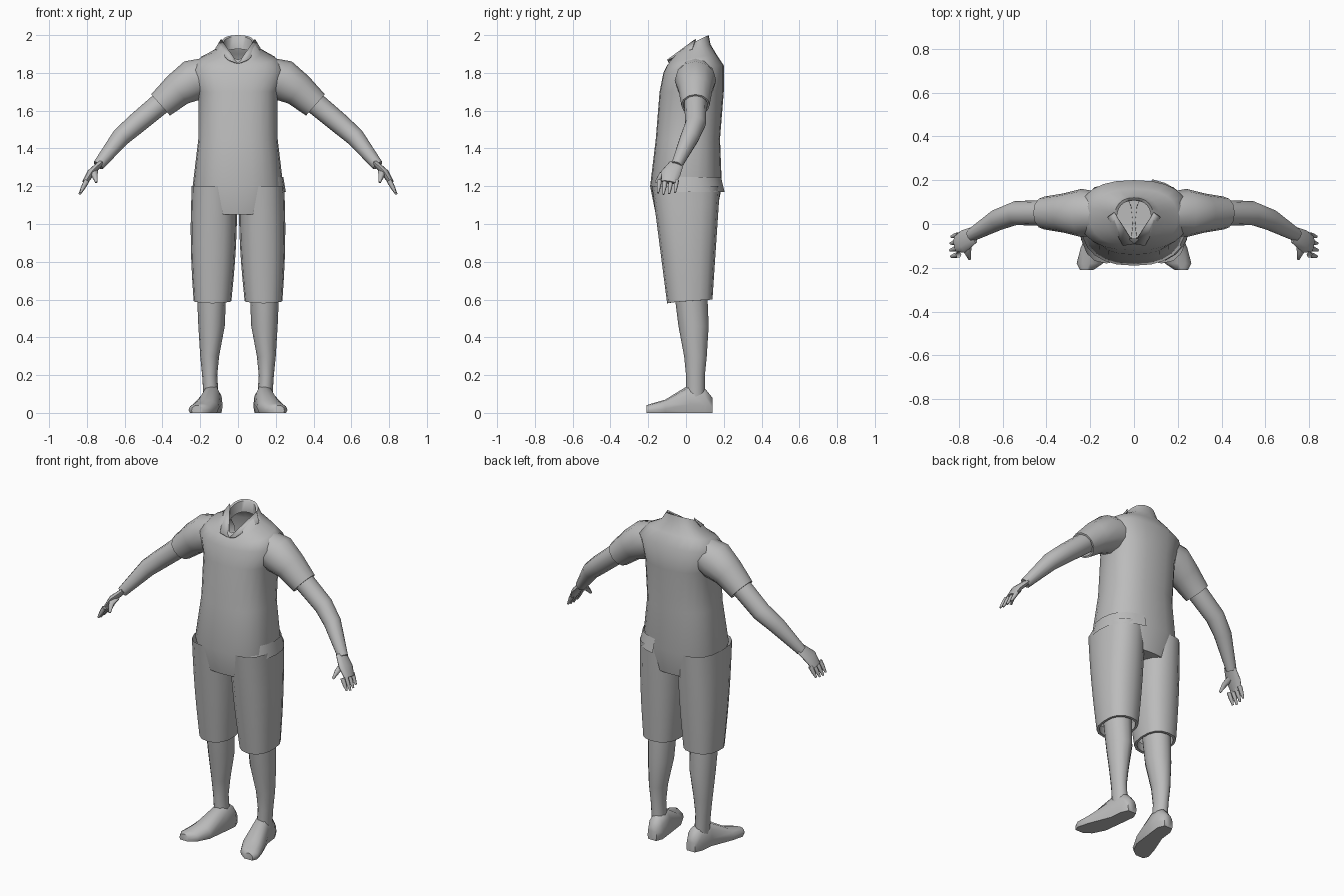
import bpy, bmesh, math
from mathutils import Vector

default_cube = bpy.data.objects.get("Cube")
if default_cube:
    bpy.data.objects.remove(default_cube)

colour = (.5, .5, .5, 1)
grey = bpy.data.materials.new("plain grey")
grey.use_nodes = True
grey.diffuse_color = colour
grey.node_tree.nodes["Principled BSDF"].inputs["Base Color"].default_value = colour


def rounded(cosine, squareness):
    return math.copysign(abs(cosine) ** (2 / squareness), cosine)


def ring(centre, across, along, sides, squareness):
    """Closed super-ellipse spanned by two half axes."""
    points = []
    for index in range(sides):
        angle = math.tau * index / sides
        points.append(Vector(centre)
                      + Vector(across) * rounded(math.cos(angle), squareness)
                      + Vector(along) * rounded(math.sin(angle), squareness))
    return points


def level_ring(z, x, width, y, depth, rise=0, sides=16, squareness=2.4):
    """Level ring; rise lifts it progressively towards the back."""
    points = ring((x, y, z), (width, 0, 0), (0, depth, 0), sides, squareness)
    for point in points:
        backness = (point.y - y + depth) / (2 * depth)
        point.z += rise * max(0, backness) ** .65
    return points


def centroid(points):
    return sum(points, Vector()) / len(points)


def turn_in(rings, shrink=.87, reach=.5):
    """Fold the last ring inwards to make a hem with thickness."""
    last, previous = centroid(rings[-1]), centroid(rings[-2])
    lip = [last + (point - last) * shrink for point in rings[-1]]
    step = (previous - last) * reach
    return rings + [lip, [point + step for point in lip]]


def path_rings(stations, broad=1, sides=12):
    """Rings across a limb; each station is x, y, z and radius."""
    centres = [Vector(station[:3]) for station in stations]
    rings = []
    for index, station in enumerate(stations):
        before = centres[max(index - 1, 0)]
        after = centres[min(index + 1, len(centres) - 1)]
        direction = (after - before).normalized()
        side_axis = Vector((0, 1, 0))
        side_axis = (side_axis - direction * side_axis.dot(direction)).normalized()
        up_axis = direction.cross(side_axis)
        radius = station[3]
        rings.append(ring(centres[index], up_axis * radius, side_axis * radius * broad, sides, 2))
    return rings


def finish(name, bm):
    bmesh.ops.recalc_face_normals(bm, faces=bm.faces)
    mesh = bpy.data.meshes.new(name)
    bm.to_mesh(mesh)
    bm.free()
    mesh.materials.append(grey)
    part = bpy.data.objects.new(name, mesh)
    bpy.context.collection.objects.link(part)
    bpy.ops.object.select_all(action='DESELECT')
    part.select_set(True)
    bpy.context.view_layer.objects.active = part
    bpy.ops.object.shade_smooth_by_angle(angle=math.radians(60))
    return part


def loft(name, rings, side=1, cap_start=False, cap_end=False, closed=True):
    """Skin a row of rings; side -1 builds the mirrored part."""
    bm = bmesh.new()
    rows = [[bm.verts.new((p.x * side, p.y, p.z)) for p in points] for points in rings]
    count = len(rows[0])
    for lower, upper in zip(rows, rows[1:]):
        for index in range(count if closed else count - 1):
            following = (index + 1) % count
            bm.faces.new((lower[index], lower[following], upper[following], upper[index]))
    if cap_start:
        bm.faces.new(rows[0])
    if cap_end:
        bm.faces.new(rows[-1])
    return finish(name, bm)


# Shirt body: height, half width, centre y, half depth, rise at the back
body_profile = (
    (1.05, .2, 0, .16, 0), (1.2, .24, 0, .19, 0), (1.45, .21, .01, .17, 0),
    (1.7, .21, .03, .17, 0), (1.8, .25, .04, .16, .04), (1.84, .2, .03, .13, .06),
    (1.85, .12, .02, .11, .1), (1.86, .09, .02, .1, .14))
body = [level_ring(z, 0, width, y, depth, rise, sides=24)
        for z, width, y, depth, rise in body_profile]
loft("shirt_body", turn_in(body, reach=2), cap_start=True)

# Untucked shirt tail over the left hip
tail = []
for drop in (0, .04, .08):
    hoop = level_ring(1.25 - drop, 0, .24 + drop / 6, .01, .18 + drop / 4, sides=24)
    tail.append([hoop[index] for index in range(-4, 6)])
loft("shirt_tail", tail, closed=False)

for side, label in ((1, "left"), (-1, "right")):
    # Collar leaf
    bm = bmesh.new()
    leaf = ((.09, .05, 1.98), (0, -.09, 1.85), (.05, -.1, 1.87), (.12, .03, 1.93))
    bm.faces.new([bm.verts.new((x * side, y, z)) for x, y, z in leaf])
    collar = finish(label + "_collar_leaf", bm)
    collar.modifiers.new("thickness", 'SOLIDIFY').thickness = .006

    # Sleeve with a turned-in hem
    sleeve = path_rings(((.12, .05, 1.8, .09), (.24, .05, 1.76, .11),
                         (.32, .05, 1.71, .09), (.41, .05, 1.63, .075)))
    loft(label + "_sleeve", turn_in(sleeve), side)

    # Bare arm and flat palm
    arm = path_rings(((.36, .05, 1.68, .06), (.54, .05, 1.53, .055),
                      (.62, .02, 1.46, .05), (.74, -.05, 1.31, .03)))
    loft(label + "_arm", arm, side, cap_end=True)
    palm = path_rings(((.73, -.05, 1.32, .015), (.78, -.08, 1.27, .02),
                       (.81, -.09, 1.22, .015)), broad=2.6)
    loft(label + "_palm", palm, side, cap_start=True, cap_end=True)

    # Four tapered fingers, the middle ones longest
    for finger in range(4):
        reach = 1 - .1 * abs(finger - 1.7)
        root = Vector((.8, -.05 - .03 * finger, 1.23))
        stretch = Vector((.04, -.01, -.075)) * reach
        stations = [(*(root + stretch * t), .014 - .008 * t * t) for t in (0, .5, 1)]
        loft(label + "_finger_" + str(finger), path_rings(stations, sides=6), side, cap_end=True)
    thumb = path_rings(((.76, -.08, 1.28, .02), (.76, -.13, 1.26, .017),
                        (.75, -.16, 1.22, .007)), sides=6)
    loft(label + "_thumb", thumb, side, cap_end=True)

    # Leg of the shorts, narrowing down to a turned-in hem
    steps = 6
    shorts = []
    for step in range(steps + 1):
        t = step / steps
        bulge = .01 * math.sin(math.pi * t)
        shorts.append(level_ring(1.2 - .62 * t, .125 + .01 * t, .12 - .02 * t + bulge,
                                 .02 * t, .18 - .06 * t, rise=.02 * t))
    loft(label + "_shorts_leg", turn_in(shorts), side)

    # Bare lower leg: height, x, half width, y, half depth
    shin_profile = ((.7, .14, .08, .02, .09), (.46, .14, .07, .04, .08),
                    (.3, .15, .05, .05, .06), (.2, .15, .04, .05, .05), (.05, .14, .04, .05, .05))
    shin = [level_ring(*row, sides=12, squareness=2) for row in shin_profile]
    loft(label + "_lower_leg", shin, side, cap_end=True)

    # Foot with a flat sole, curving outwards: y, half width, height
    foot = []
    for y, width, height in ((.14, .03, .08), (.1, .05, .13), (.02, .05, .15),
                             (-.11, .07, .07), (-.18, .06, .05), (-.21, .03, .04)):
        x = .13 + .7 * (.14 - y) ** 2
        outline = ring((x, y, height * .3), (width, 0, 0), (0, 0, height * .7), 12, 2.3)
        for point in outline:
            point.z = max(point.z, 0)
        foot.append(outline)
    loft(label + "_foot", foot, side, cap_start=True, cap_end=True)
